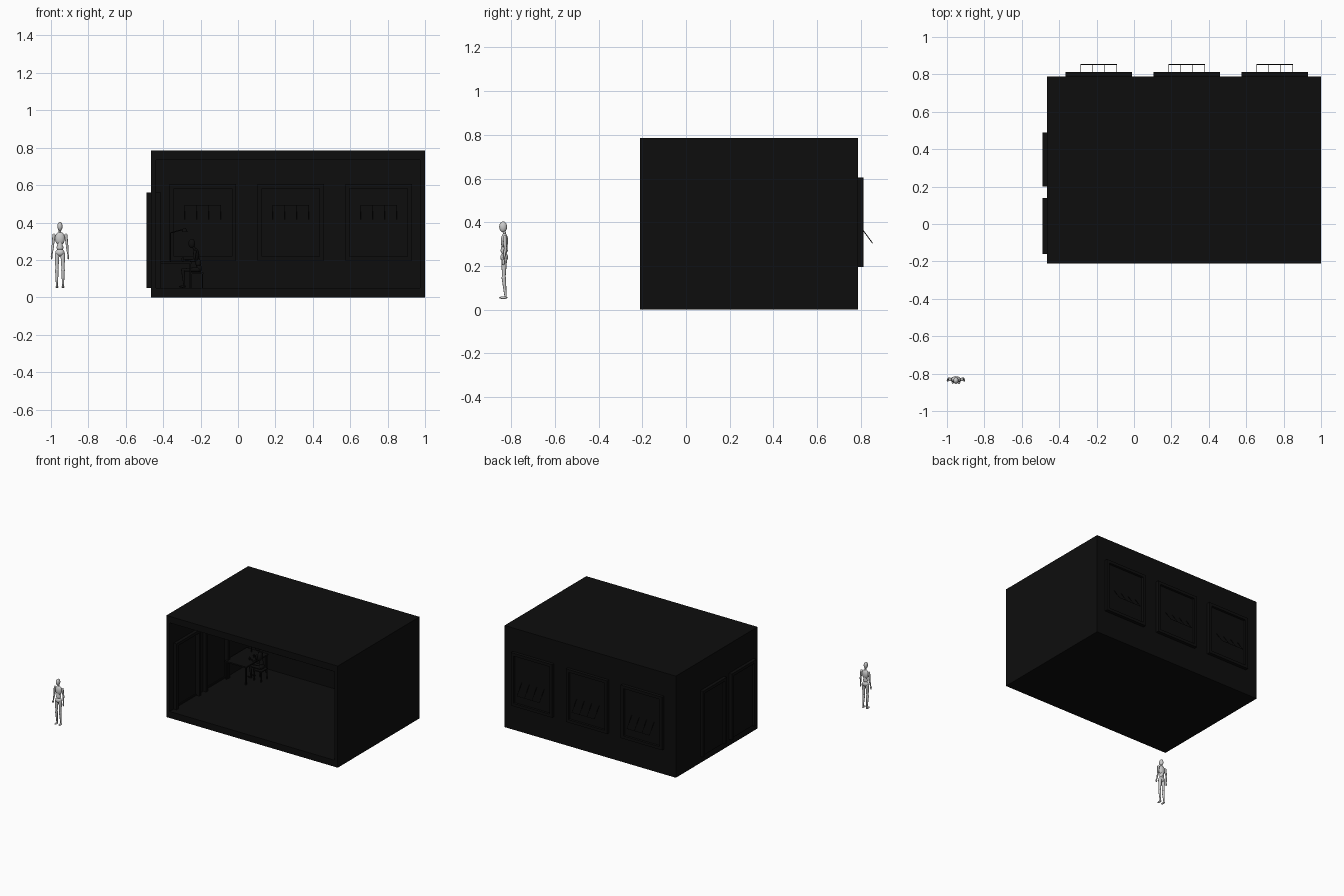
import bpy, bmesh, math
from mathutils import Vector, Matrix

if "Cube" in bpy.data.objects:
    bpy.data.objects.remove(bpy.data.objects["Cube"])

black = bpy.data.materials.new("black")
black.diffuse_color = (0.004, 0.004, 0.004, 1)
black.use_nodes = True
black.node_tree.nodes["Principled BSDF"].inputs["Base Color"].default_value = black.diffuse_color


def finish(name, bm, mat=None, smooth=False):
    bmesh.ops.recalc_face_normals(bm, faces=bm.faces)
    me = bpy.data.meshes.new(name)
    bm.to_mesh(me)
    bm.free()
    ob = bpy.data.objects.new(name, me)
    bpy.context.collection.objects.link(ob)
    if mat:
        me.materials.append(mat)
    if smooth:
        for p in me.polygons:
            p.use_smooth = True
    return ob


def add_box(bm, lo, hi):
    lo, hi = Vector(lo), Vector(hi)
    m = Matrix.Translation((lo + hi) / 2) @ Matrix.Diagonal((*(hi - lo), 1))
    bmesh.ops.create_cube(bm, size=1, matrix=m)


def boxes(name, items, mat=black):
    bm = bmesh.new()
    for lo, hi in items:
        add_box(bm, lo, hi)
    return finish(name, bm, mat)


def add_rod(bm, a, b, r1, r2, seg=10):
    a, b = Vector(a), Vector(b)
    d = b - a
    m = Matrix.Translation((a + b) / 2) @ d.to_track_quat('Z', 'Y').to_matrix().to_4x4()
    bmesh.ops.create_cone(bm, cap_ends=True, segments=seg, radius1=r1, radius2=r2,
                          depth=d.length, matrix=m)


def add_ball(bm, c, size):
    m = Matrix.Translation(c) @ Matrix.Diagonal((*size, 1))
    bmesh.ops.create_uvsphere(bm, u_segments=14, v_segments=10, radius=1, matrix=m)


# Room shell, open at the front
X0, X1, Y0, Y1, Z1, T = -0.465, 1.0, -0.21, 0.788, 0.785, 0.027
boxes("floor", [((X0, Y0, 0), (X1, Y1, 0.05))])
boxes("ceiling", [((X0, Y0, Z1 - 0.05), (X1, Y1, Z1))])
boxes("right_wall", [((X1 - T, Y0, 0.05), (X1, Y1, Z1 - 0.05))])
left_wall = boxes("left_wall", [((X0, Y0, 0.05), (X0 + T, Y1, Z1 - 0.05))])
back_wall = boxes("back_wall", [((X0 + T, Y1 - T, 0.05), (X1 - T, Y1, Z1 - 0.05))])


def cut(wall, name, items):
    c = boxes(name, items)
    c.hide_render = True
    c.hide_viewport = True
    c.display_type = 'WIRE'
    mod = wall.modifiers.new("openings", 'BOOLEAN')
    mod.object = c
    mod.solver = 'EXACT'


# Windows with frame, pane and a slanted handle grid passing through the pane
W, B, ZL, ZH = 0.177, 0.022, 0.195, 0.605
centres = (-0.188, 0.282, 0.752)
cut(back_wall, "window_cutter", [((c - W + .01, 0.7, ZL + .01), (c + W - .01, 0.9, ZH - .01))
                                 for c in centres])
for i, c in enumerate(centres):
    ya, yb = 0.737, 0.813
    boxes(f"window_frame_{i}", [
        ((c - W, ya, ZL), (c - W + B, yb, ZH)), ((c + W - B, ya, ZL), (c + W, yb, ZH)),
        ((c - W + B, ya, ZL), (c + W - B, yb, ZL + B)),
        ((c - W + B, ya, ZH - B), (c + W - B, yb, ZH))])
    boxes(f"window_pane_{i}", [((c - W + B, 0.77, ZL + B), (c + W - B, 0.795, ZH - B))])
    bm = bmesh.new()
    inner, outer = (0.717, 0.492), (0.853, 0.305)
    for k in range(4):
        x = c - 0.096 + 0.064 * k
        add_rod(bm, (x, *inner), (x, *outer), .002, .002, 6)
    for e in (inner, outer):
        add_rod(bm, (c - 0.096, *e), (c + 0.096, *e), .002, .002, 6)
    finish(f"window_grid_{i}", bm, black)

# Doors in the left wall
spans = ((-0.16, 0.14), (0.20, 0.49))
cut(left_wall, "door_cutter", [((-0.6, a + .01, 0.06), (-0.4, b - .01, 0.55)) for a, b in spans])
for i, (a, b) in enumerate(spans):
    xa, xb = -0.49, -0.413
    boxes(f"door_frame_{i}", [
        ((xa, a, 0.05), (xb, a + B, 0.56)), ((xa, b - B, 0.05), (xb, b, 0.56)),
        ((xa, a + B, 0.56 - B), (xb, b - B, 0.56))])
    boxes(f"door_{i}", [((-0.472, a + B, 0.05), (-0.445, b - B, 0.56 - B))])

# Desk, chair and lamp in the far left corner
boxes("desk_top", [((-0.43, 0.45, 0.182), (-0.245, 0.72, 0.192))])
boxes("desk_legs", [((x, y, 0.05), (x + .01, y + .01, 0.182))
                    for x in (-0.425, -0.26) for y in (0.455, 0.705)])
boxes("chair_seat", [((-0.255, 0.55, 0.125), (-0.185, 0.63, 0.133))])
boxes("chair_legs", [((x, y, 0.05), (x + .006, y + .006, 0.125))
                     for x in (-0.253, -0.193) for y in (0.552, 0.622)])
bm = bmesh.new()
add_rod(bm, (-0.36, 0.68, 0.192), (-0.36, 0.68, 0.345), .003, .003)
add_rod(bm, (-0.36, 0.68, 0.345), (-0.285, 0.66, 0.365), .003, .003)
add_rod(bm, (-0.285, 0.66, 0.35), (-0.285, 0.66, 0.37), .016, .007)
finish("desk_lamp", bm, black)


# Jointed wooden figure: facing -y, origin at the feet; side joints are mirrored
def figure(name, pose, matrix, mat=None):
    bm = bmesh.new()
    P = {k: Vector(v) for k, v in pose.items()}
    add_ball(bm, P["head"], (.014, .018, .025))
    add_rod(bm, P["neck"], P["head"], .007, .007)
    add_rod(bm, P["waist"], P["neck"], .017, .007)
    mid = P["waist"].lerp(P["neck"], .6)
    add_ball(bm, mid, (.027, .017, .036))
    add_ball(bm, P["waist"], (.019, .014, .016))
    add_ball(bm, P["pelvis"], (.025, .018, .02))
    chains = (("shoulder", "elbow", .0085, .006), ("elbow", "wrist", .007, .004),
              ("hip", "knee", .013, .008), ("knee", "ankle", .010, .005))
    for s in (-1, 1):
        f = lambda k: Vector((s * P[k].x, P[k].y, P[k].z))
        for a, b, r1, r2 in chains:
            add_ball(bm, f(a), (r1, r1, r1))
            add_rod(bm, f(a), f(b), r1, r2)
            add_ball(bm, f(b), (r2, r2, r2))
        d = (f("wrist") - f("elbow")).normalized()
        add_ball(bm, f("wrist") + d * .013, (.005, .007, .014))
        add_ball(bm, f("ankle") + Vector((0, -.010, -.007)), (.008, .019, .006))
    ob = finish(name, bm, mat, True)
    ob.data.transform(matrix)
    ob.data.set_sharp_from_angle(angle=math.radians(40))
    return ob


standing = dict(head=(0, -.003, .331), neck=(0, .004, .298), waist=(0, .002, .218),
                pelvis=(0, .002, .191), shoulder=(.032, .004, .284), elbow=(.038, .007, .229),
                wrist=(.043, 0, .182), hip=(.015, .002, .182), knee=(.0165, 0, .098),
                ankle=(.0165, .008, .014))
figure("standing_figure", standing, Matrix.Translation((-0.952, -0.834, 0.048)))

seated = dict(head=(0, -.035, .238), neck=(0, -.02, .207), waist=(0, 0, .128),
              pelvis=(0, .003, .104), shoulder=(.032, -.018, .194), elbow=(.04, -.025, .146),
              wrist=(.03, -.07, .152), hip=(.015, -.004, .098), knee=(.02, -.082, .096),
              ankle=(.02, -.075, .014))
figure("seated_figure", seated,
       Matrix.Translation((-0.212, 0.59, 0.05)) @ Matrix.Rotation(-math.pi / 2, 4, 'Z'), black)
